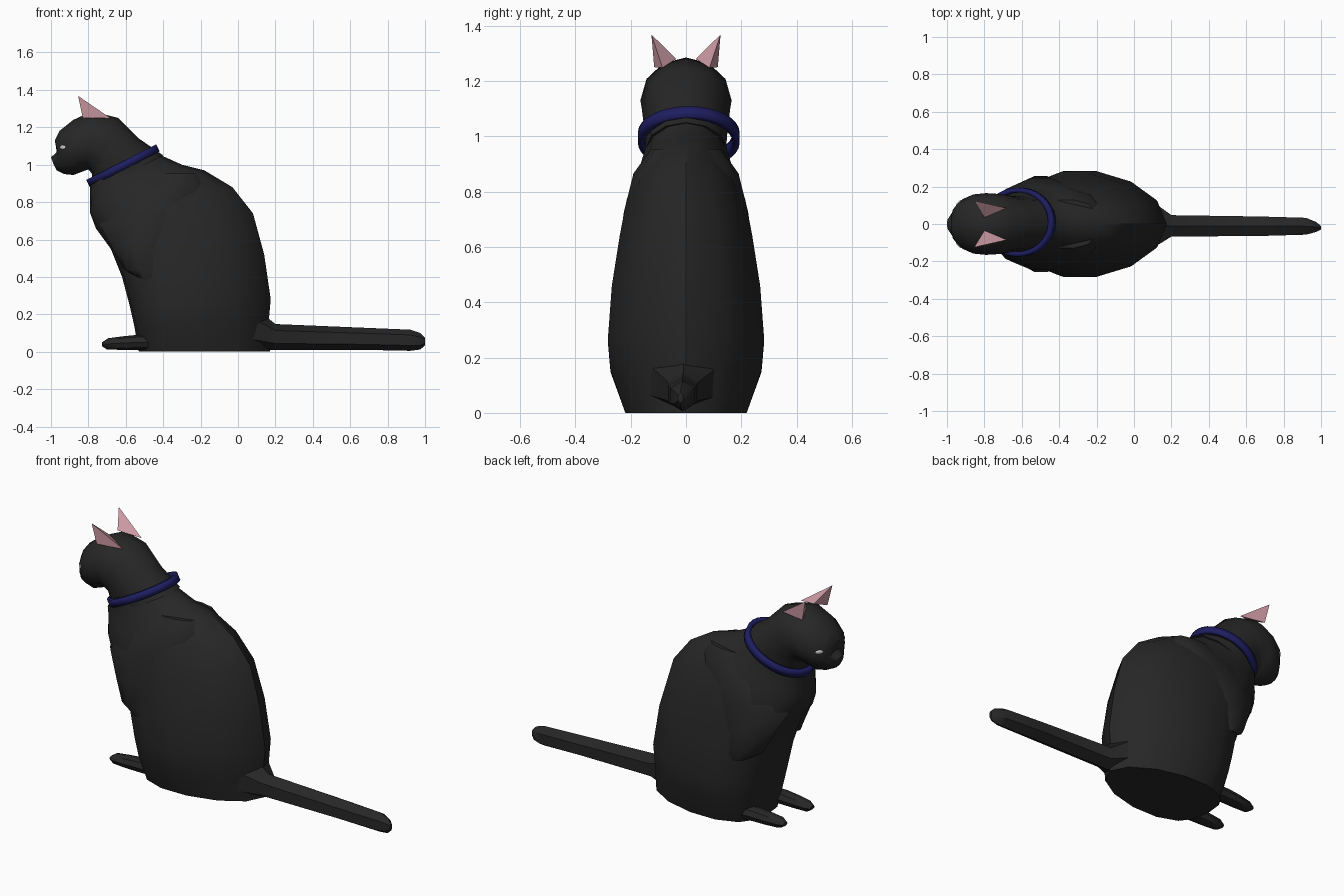
import bpy, bmesh
from math import cos, sin, pi, radians
from mathutils import Vector


def material(name, rgb):
    m = bpy.data.materials.new(name)
    m.diffuse_color = (*rgb, 1)
    return m


FUR = material("black_fur", (0.02, 0.02, 0.02))
PINK = material("ear_pink", (0.62, 0.33, 0.38))
BLUE = material("collar_blue", (0.013, 0.013, 0.12))
GREY = material("eye_grey", (0.55, 0.57, 0.57))


def finish(bm, name, mat, angle=40):
    bmesh.ops.recalc_face_normals(bm, faces=bm.faces)
    me = bpy.data.meshes.new(name)
    bm.to_mesh(me)
    bm.free()
    ob = bpy.data.objects.new(name, me)
    bpy.context.collection.objects.link(ob)
    me.materials.append(mat)
    bpy.ops.object.select_all(action='DESELECT')
    bpy.context.view_layer.objects.active = ob
    ob.select_set(True)
    if angle:
        bpy.ops.object.shade_smooth_by_angle(angle=radians(angle))
    return ob


def loft(name, stations, sides=12, bias=1.0):
    """Skin oval rings; each spans two (x, z) points with half-width w about y.
    A bias above 1 makes the ovals egg-shaped, wider at the first point."""
    bm = bmesh.new()
    rings = []
    for ax, az, bx, bz, w, y in stations:
        ring = []
        for i in range(sides):
            a = 2 * pi * i / sides
            t = ((1 - cos(a)) / 2) ** bias
            ring.append(bm.verts.new((ax + (bx - ax) * t, y + w * sin(a), az + (bz - az) * t)))
        rings.append(ring)
    for r, s in zip(rings, rings[1:]):
        for i in range(sides):
            j = (i + 1) % sides
            bm.faces.new((r[i], r[j], s[j], s[i]))
    bm.faces.new(rings[0])
    bm.faces.new(rings[-1])
    return finish(bm, name, FUR)


# Head and neck
head = loft("head", [(*s, 0) for s in [
    (-0.985, 1.00, -1.0, 1.04, 0.03),
    (-0.97, 0.97, -0.965, 1.07, 0.07),
    (-0.93, 0.95, -0.98, 1.13, 0.092),
    (-0.88, 0.945, -0.955, 1.18, 0.132),
    (-0.84, 0.96, -0.88, 1.24, 0.158),
    (-0.80, 0.975, -0.78, 1.285, 0.165),
    (-0.78, 0.95, -0.64, 1.25, 0.16),
    (-0.78, 0.90, -0.53, 1.14, 0.15),
    (-0.77, 0.86, -0.40, 1.05, 0.145)]], 12)

# Torso: egg-shaped sections, broad chest tapering toward the tail
loft("torso", [(*s, 0) for s in [
    (-0.79, 0.89, -0.46, 1.09, 0.148),
    (-0.79, 0.86, -0.40, 1.045, 0.152),
    (-0.79, 0.80, -0.30, 1.00, 0.168),
    (-0.79, 0.74, -0.18, 0.97, 0.19),
    (-0.76, 0.66, -0.03, 0.88, 0.22),
    (-0.68, 0.55, 0.08, 0.74, 0.245),
    (-0.62, 0.40, 0.14, 0.52, 0.275),
    (-0.58, 0.25, 0.175, 0.28, 0.29),
    (-0.555, 0.14, 0.165, 0.17, 0.28),
    (-0.53, 0.0, 0.17, 0.0, 0.225)]], 14, 1.4)

# Tail: six-sided, flaring into the rump
loft("tail", [
    (0.02, 0.01, 0.02, 0.26, 0.17, -0.005),
    (0.09, 0.01, 0.11, 0.22, 0.14, -0.005),
    (0.20, 0.01, 0.20, 0.148, 0.066, -0.01),
    (0.68, 0.01, 0.68, 0.128, 0.06, -0.012),
    (0.92, 0.005, 0.92, 0.118, 0.052, -0.012),
    (0.975, 0.012, 0.975, 0.10, 0.03, -0.016),
    (1.0, 0.035, 1.0, 0.075, 0.01, -0.02)], 6)

for side, s in (("left", 1), ("right", -1)):
    # Folded shoulder ending in the elbow
    loft(side + "_shoulder", [
        (-0.50, 0.95, -0.22, 0.955, 0.05, s * 0.08),
        (-0.70, 0.80, -0.18, 0.90, 0.10, s * 0.095),
        (-0.74, 0.68, -0.21, 0.75, 0.11, s * 0.12),
        (-0.67, 0.55, -0.32, 0.60, 0.10, s * 0.15),
        (-0.61, 0.44, -0.385, 0.43, 0.08, s * 0.18),
        (-0.54, 0.40, -0.42, 0.37, 0.04, s * 0.205)], 10)

    # Paw
    loft(side + "_paw", [
        (-0.727, 0.03, -0.727, 0.05, 0.02, s * 0.125),
        (-0.70, 0.012, -0.695, 0.072, 0.035, s * 0.125),
        (-0.62, 0.01, -0.62, 0.082, 0.042, s * 0.128),
        (-0.54, 0.01, -0.54, 0.09, 0.045, s * 0.13),
        (-0.48, 0.01, -0.48, 0.09, 0.045, s * 0.13)], 8)

    # Pointed ear with a buried base
    bm = bmesh.new()
    tip, a, b, c = [bm.verts.new((x, s * y, z)) for x, y, z in (
        (-0.855, 0.125, 1.368), (-0.83, 0.115, 1.25), (-0.68, 0.085, 1.248), (-0.80, 0.035, 1.28))]
    for f in ((tip, a, b), (tip, b, c), (tip, c, a), (a, c, b)):
        bm.faces.new(f)
    finish(bm, side + "_ear", PINK, 0)

    # Eye set on the nearest point of the face
    hit, spot, normal, _ = head.closest_point_on_mesh(Vector((-0.955, s * 0.13, 1.092)))
    bm = bmesh.new()
    bmesh.ops.create_uvsphere(bm, u_segments=8, v_segments=6, radius=1)
    bmesh.ops.scale(bm, vec=(0.022, 0.012, 0.006), verts=bm.verts)
    eye = finish(bm, side + "_eye", GREY)
    eye.location = spot
    eye.rotation_euler = normal.to_track_quat('Z', 'Y').to_euler()

# Collar: tilted oval hoop
bm = bmesh.new()
bmesh.ops.create_cone(bm, cap_ends=False, segments=32, radius1=1, radius2=1, depth=1)
bmesh.ops.scale(bm, vec=(0.21, 0.184, 0.042), verts=bm.verts)
collar = finish(bm, "collar", BLUE)
collar.location = (-0.615, 0.01, 0.995)
collar.rotation_euler = (0, radians(-27), 0)
band = collar.modifiers.new("band", 'SOLIDIFY')
band.thickness = 0.025
band.offset = -1
